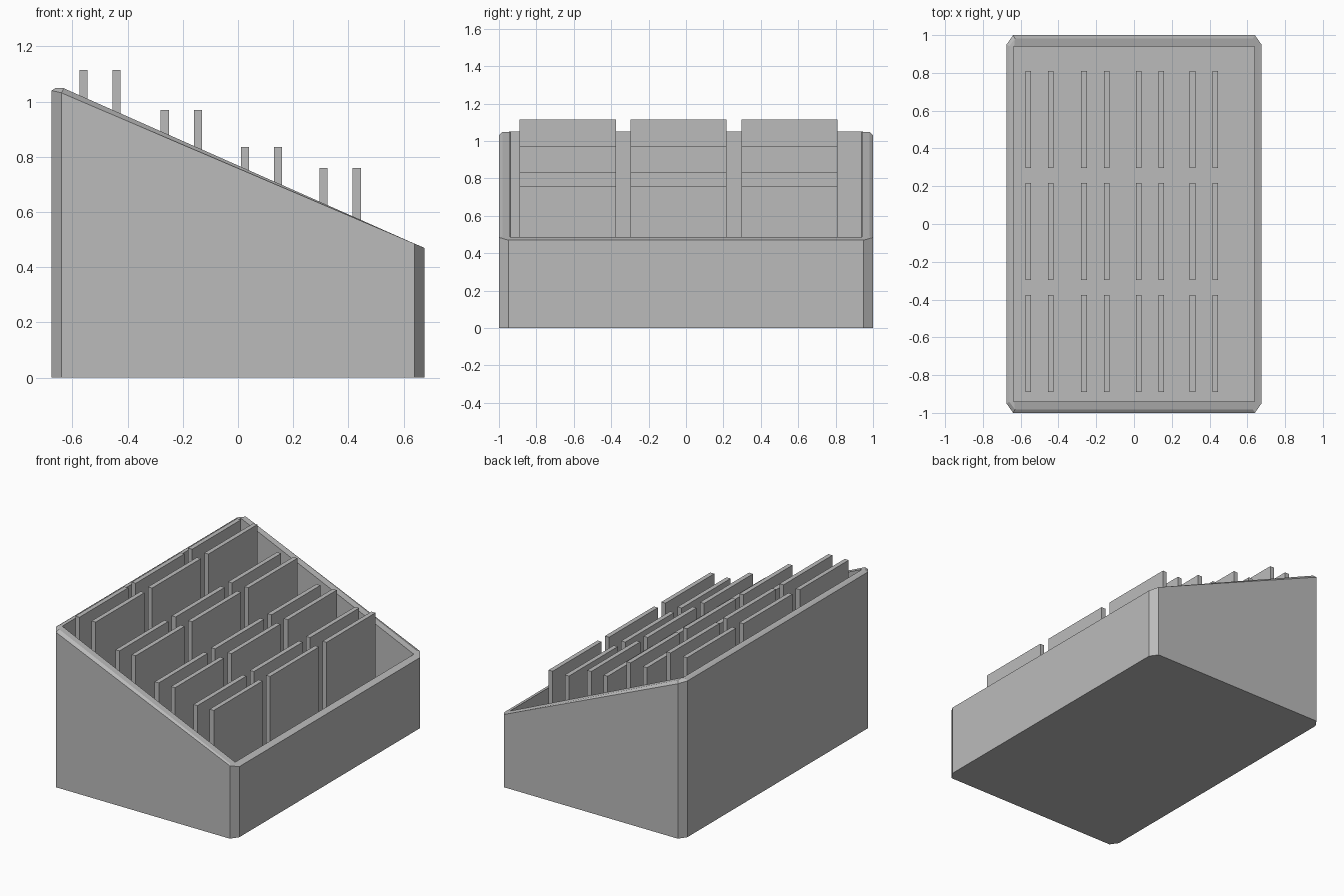
import bpy, bmesh

cube = bpy.data.objects.get("Cube")
if cube:
    bpy.data.objects.remove(cube)

grey = bpy.data.materials.new("plain grey")
grey.use_nodes = True
COLOR = (0.5, 0.5, 0.5, 1)
grey.diffuse_color = COLOR
grey.node_tree.nodes["Principled BSDF"].inputs["Base Color"].default_value = COLOR

HX, HY = 0.675, 1.0      # outer half sizes
IX, IY = 0.637, 0.94     # inner half sizes
FLOOR = 0.05


def finish(name, bm):
    bmesh.ops.recalc_face_normals(bm, faces=bm.faces)
    mesh = bpy.data.meshes.new(name)
    bm.to_mesh(mesh)
    bm.free()
    mesh.materials.append(grey)
    obj = bpy.data.objects.new(name, mesh)
    bpy.context.collection.objects.link(obj)
    return obj


def outline(hx, hy, cx, cy):
    """Rectangle with cut corners, counter-clockwise."""
    return [(hx, -hy + cy), (hx, hy - cy), (hx - cx, hy), (-hx + cx, hy),
            (-hx, hy - cy), (-hx, -hy + cy), (-hx + cx, -hy), (hx - cx, -hy)]


def slope(x, rise, top):
    return min(0.485 + (0.64 - x) * rise, top)


# Sloped open bin: rings from the base up the outside, over the rim, down inside
def build_bin():
    bm = bmesh.new()
    outer = outline(HX, HY, 0.035, 0.05)
    rim = outline(HX - 0.015, HY - 0.018, 0.03, 0.04)
    inner = outline(IX, IY, 0.002, 0.002)
    levels = [
        [(x, y, 0) for x, y in outer],
        [(x, y, slope(x, 0.427, 1.04)) for x, y in outer],
        [(x, y, slope(x, 0.443, 1.05)) for x, y in rim],
        [(x, y, slope(x, 0.443, 1.05)) for x, y in inner],
        [(x, y, FLOOR) for x, y in inner],
    ]
    rings = [[bm.verts.new(p) for p in level] for level in levels]
    for low, high in zip(rings, rings[1:]):
        for i in range(len(low)):
            j = (i + 1) % len(low)
            bm.faces.new((low[i], low[j], high[j], high[i]))
    bm.faces.new(rings[0])
    bm.faces.new(rings[-1])
    return finish("sloped_bin", bm)


# Upright divider standing on the bin floor
def build_divider(name, x, y, top):
    bm = bmesh.new()
    bmesh.ops.create_cube(bm, size=1)
    bmesh.ops.scale(bm, vec=(0.03, 0.515, top - FLOOR), verts=bm.verts)
    bmesh.ops.translate(bm, vec=(x, y, (top + FLOOR) / 2), verts=bm.verts)
    return finish(name, bm)


build_bin()

# Four rows of paired dividers in three columns
ROWS = [(-0.5, 1.115), (-0.205, 0.97), (0.085, 0.835), (0.37, 0.76)]
for r, (x, top) in enumerate(ROWS, 1):
    for c, y in enumerate((-0.633, -0.04, 0.553), 1):
        for side, dx in (("back", -0.06), ("front", 0.06)):
            build_divider(f"{side}_divider_{r}_{c}", x + dx, y, top)
